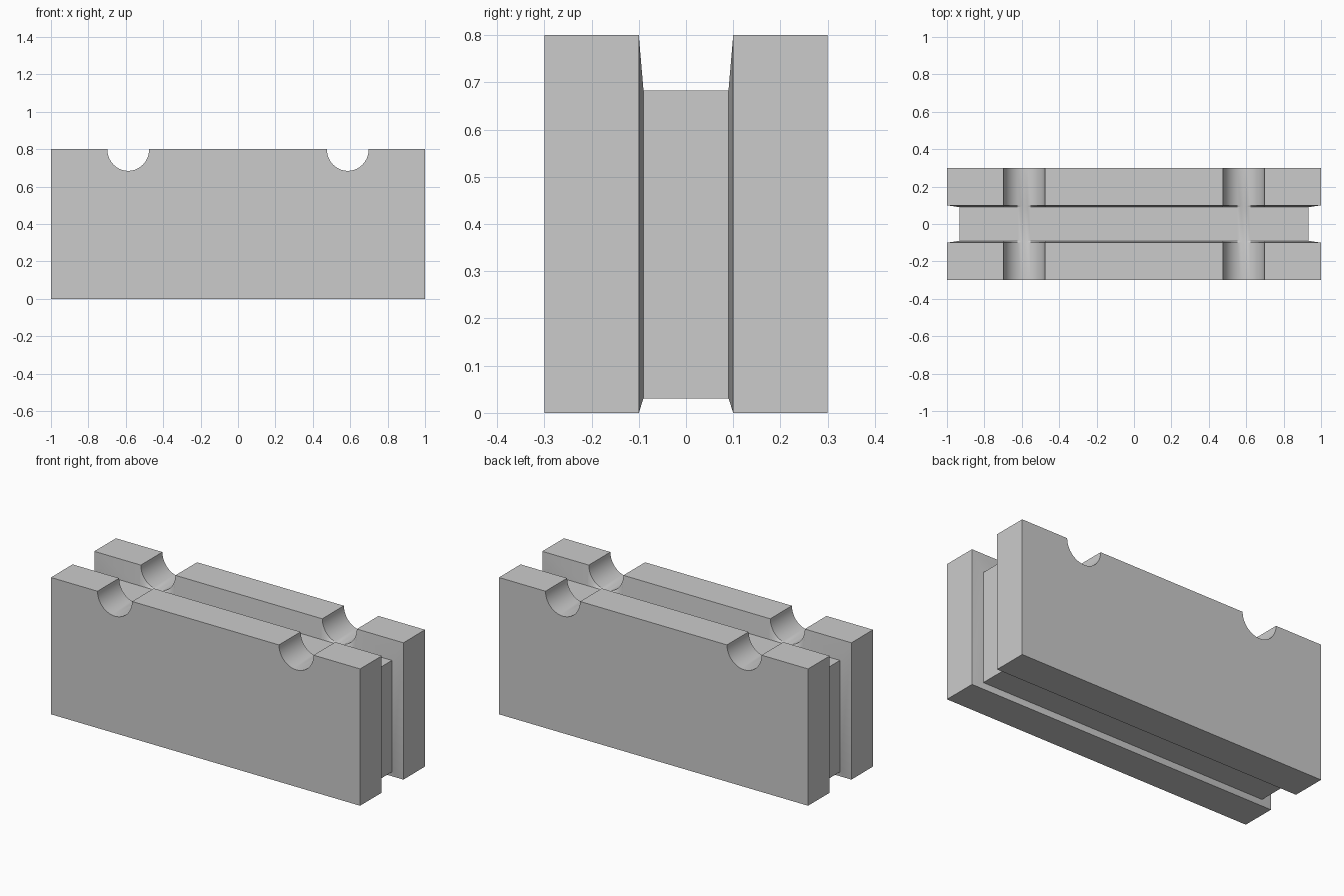
import bpy, bmesh
from math import sin, cos, pi

if "Cube" in bpy.data.objects:
    bpy.data.objects.remove(bpy.data.objects["Cube"])

NOTCH_X, NOTCH_R, NOTCH_DEPTH, STEPS = 0.587, 0.112, 0.116, 20


def clamp(v, lo, hi):
    return max(lo, min(hi, v))


def notch(cx):
    """Half-round notch in the top edge, running from right to left."""
    return [(cx + NOTCH_R * cos(pi * i / STEPS),
             0.8 - NOTCH_DEPTH * sin(pi * i / STEPS)) for i in range(STEPS + 1)]


# Side slab outline, and the recessed core outline clamped inside it
outer = [(-1, 0), (1, 0), (1, 0.8)] + notch(NOTCH_X) + notch(-NOTCH_X) + [(-1, 0.8)]
inner = [(clamp(x, -0.933, 0.933), clamp(z, 0.031, 0.683)) for x, z in outer]

# Slab, slanted groove wall, core, slanted groove wall, slab
sections = [(-0.3, outer), (-0.1, outer), (-0.09, inner),
            (0.09, inner), (0.1, outer), (0.3, outer)]

bm = bmesh.new()
rings = [[bm.verts.new((x, y, z)) for x, z in prof] for y, prof in sections]
n = len(outer)
for a, b in zip(rings, rings[1:]):
    for i in range(n):
        j = (i + 1) % n
        bm.faces.new((a[i], a[j], b[j], b[i]))
bm.faces.new(rings[0])
bm.faces.new(rings[-1])
bmesh.ops.recalc_face_normals(bm, faces=bm.faces)

mesh = bpy.data.meshes.new("grooved_block")
bm.to_mesh(mesh)
bm.free()
block = bpy.data.objects.new("grooved_block", mesh)
bpy.context.collection.objects.link(block)

# Smooth notches, crisp edges elsewhere
bpy.context.view_layer.objects.active = block
block.select_set(True)
bpy.ops.object.shade_smooth_by_angle(angle=pi / 9)
